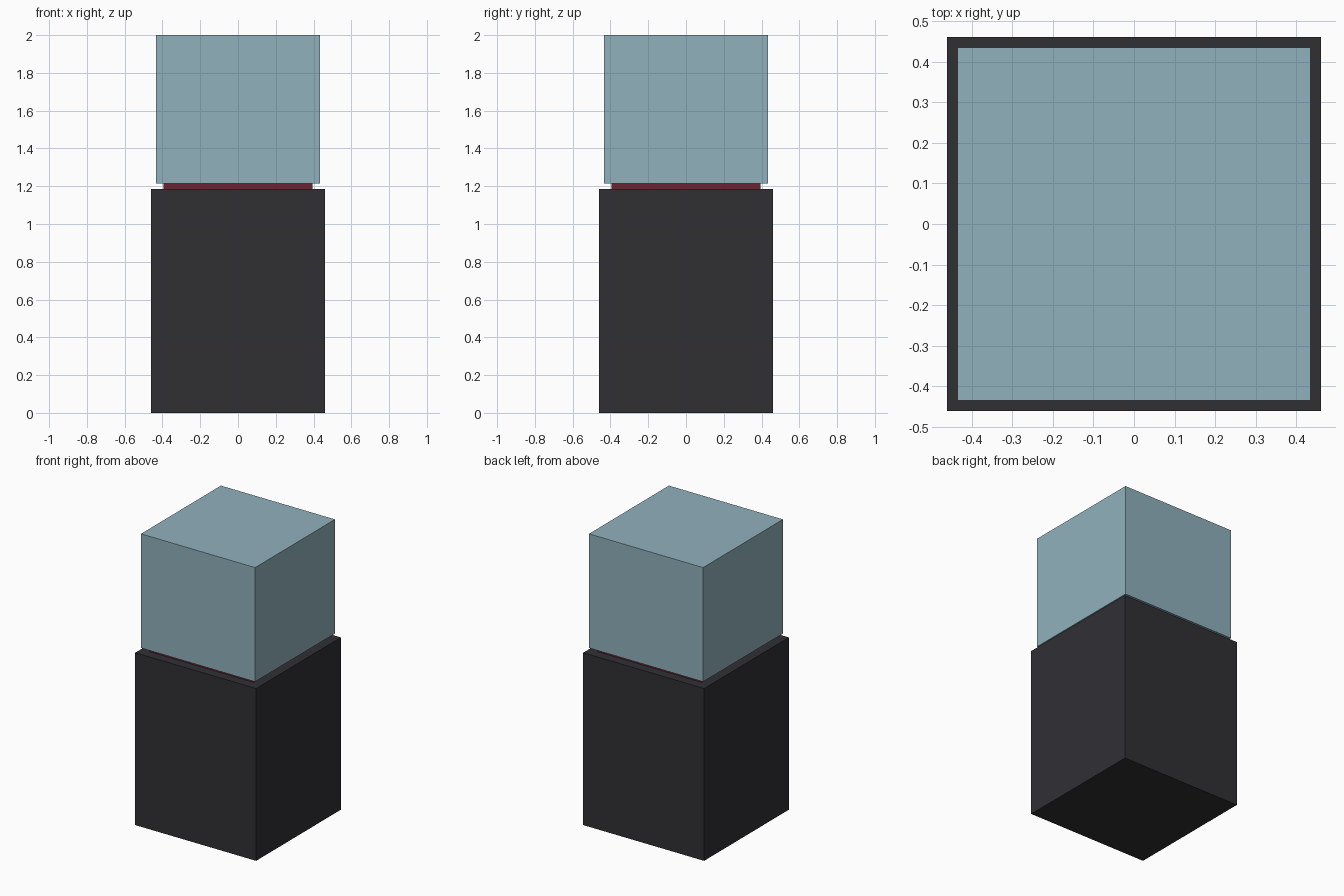
import bpy

if "Cube" in bpy.data.objects:
    bpy.data.objects.remove(bpy.data.objects["Cube"])


def material(name, color):
    mat = bpy.data.materials.new(name)
    mat.diffuse_color = color
    mat.use_nodes = True
    mat.node_tree.nodes["Principled BSDF"].inputs["Base Color"].default_value = mat.diffuse_color
    return mat


def block(name, width, z0, z1, mat):
    """Square block centred on the z axis, spanning z0 to z1."""
    bpy.ops.mesh.primitive_cube_add(size=1, location=(0, 0, (z0 + z1) / 2))
    obj = bpy.context.object
    obj.name = name
    obj.scale = (width, width, z1 - z0)
    bpy.ops.object.transform_apply(location=False, rotation=False, scale=True)
    obj.data.materials.append(mat)
    return obj


dark = material("dark_paint", (0.03, 0.029, 0.034, 1))
felt = material("red_felt", (0.156, 0.017, 0.03, 1))
glass = material("pale_glass", (0.28, 0.44, 0.50, 0.6))

# Plinth
block("plinth", 0.92, 0.0, 1.185, dark)
# Felt pad between plinth and cover
block("felt_pad", 0.79, 1.185, 1.215, felt)
# Glass cover
block("glass_cover", 0.868, 1.215, 2.0, glass)
